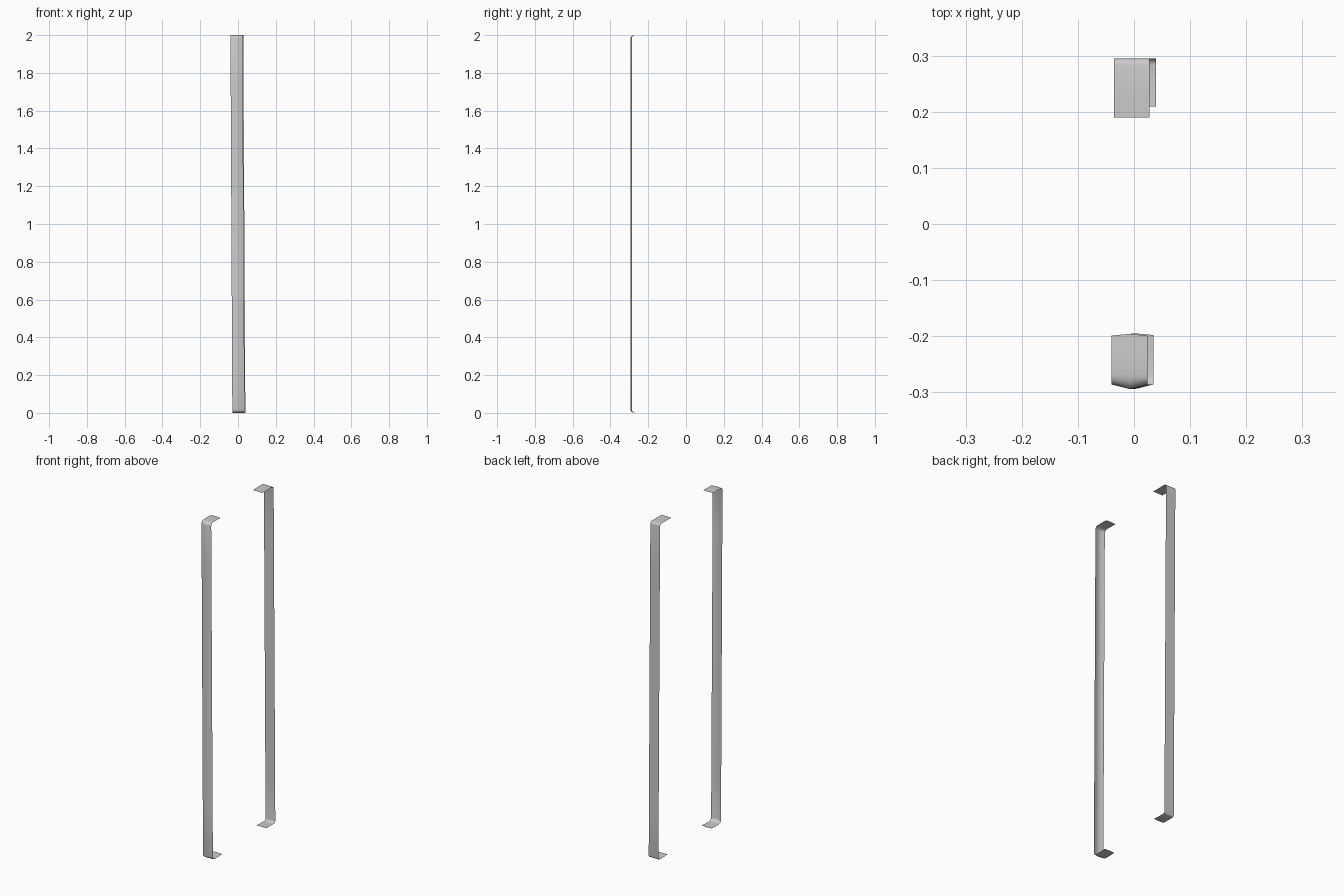
import bpy, bmesh, math

if "Cube" in bpy.data.objects:
    bpy.data.objects.remove(bpy.data.objects["Cube"])


def arc(cy, cz, r, a0, a1, n=4):
    """Points of a rounded bend in the y-z plane."""
    return [(cy + r * math.cos(math.radians(a0 + (a1 - a0) * i / n)),
             cz + r * math.sin(math.radians(a0 + (a1 - a0) * i / n))) for i in range(n + 1)]


def strap(name, side, wall, r, tip_bottom, tip_top, x_bottom, x_top, bow, droop):
    """Thin bent band: bottom lip, leaning upright, top lip.
    Profile is for +y and is flipped to the front by side = -1."""
    c = wall - r
    path = [(tip_bottom, 0.002), ((tip_bottom + c) / 2, 0.0)]
    path += arc(c, r, r, -90, 0)
    path += [(wall, 0.02 + 1.96 * i / 8) for i in range(1, 8)]
    path += arc(c, 2.0 - r, r, 0, 90)
    path += [((tip_top + c) / 2, 2.0), (tip_top, 2.0 - droop)]

    bm = bmesh.new()
    rows = []
    for i, (y, z) in enumerate(path):
        t = z / 2
        left = x_bottom[0] + (x_top[0] - x_bottom[0]) * t
        right = x_bottom[1] + (x_top[1] - x_bottom[1]) * t
        row = []
        for f in (0, 0.25, 0.5, 0.75, 1):
            x = left + (right - left) * f
            crown = 1 - abs(2 * f - 1)
            # upright is crowned outward, lip tips slightly inward
            if y > c:
                dy = bow * crown * (y - c) / r
            else:
                dy = -0.4 * bow * crown if i in (0, len(path) - 1) else 0
            row.append(bm.verts.new((x, side * (y + dy), z)))
        rows.append(row)
    for a, b in zip(rows, rows[1:]):
        for j in range(4):
            quad = (a[j], a[j + 1], b[j + 1], b[j])
            f = bm.faces.new(quad if side < 0 else quad[::-1])
            f.smooth = True
    me = bpy.data.meshes.new(name)
    bm.to_mesh(me)
    bm.free()
    ob = bpy.data.objects.new(name, me)
    bpy.context.collection.objects.link(ob)
    return ob


# Front strap, gently crowned along its middle
strap("front_strap", -1, 0.286, 0.017, 0.198, 0.199,
      (-0.030, 0.035), (-0.040, 0.024), 0.008, 0.001)

# Back strap, flat
strap("back_strap", 1, 0.295, 0.012, 0.209, 0.19,
      (-0.025, 0.039), (-0.036, 0.028), 0.0, 0.0)
